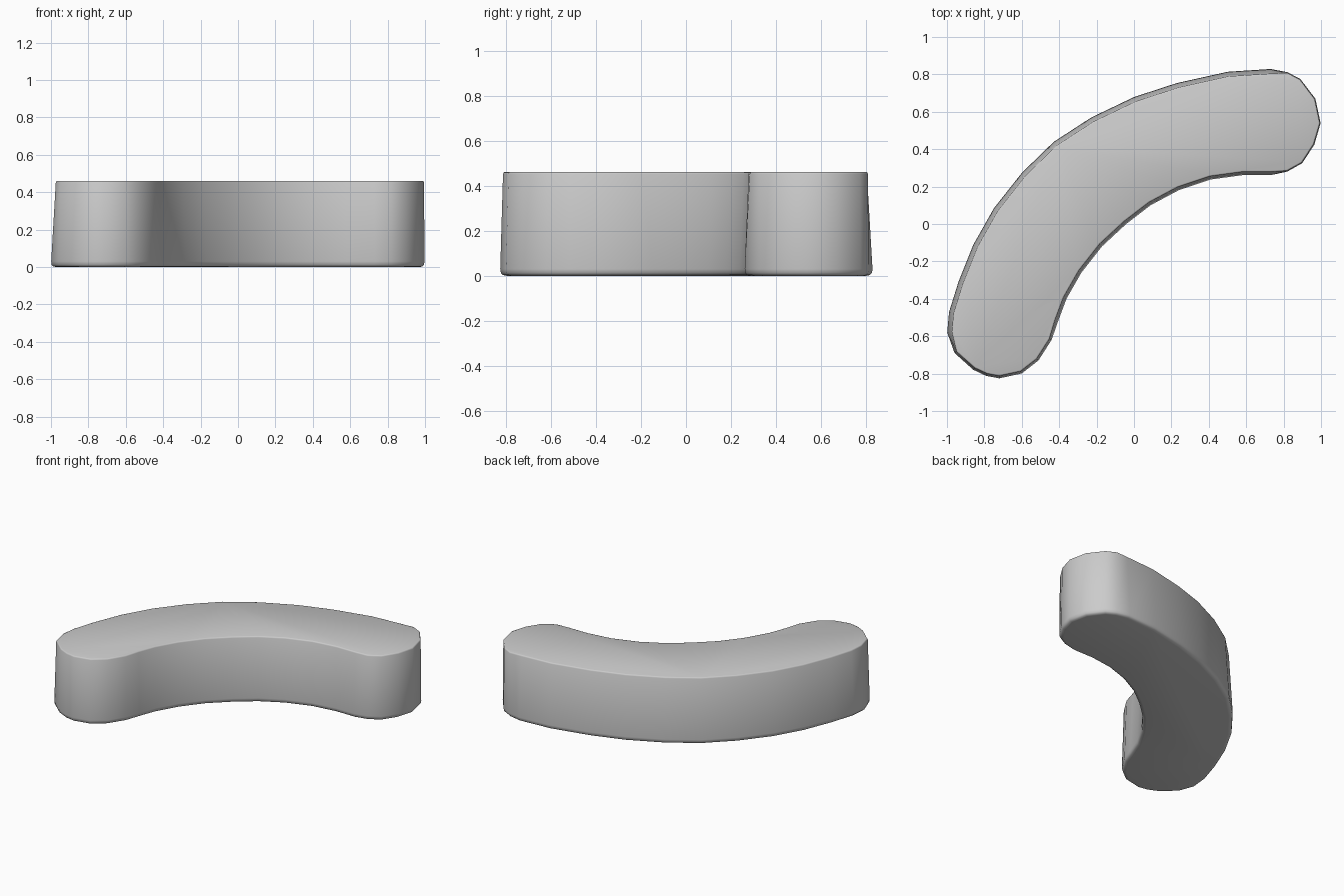
import bpy, bmesh
from mathutils import Vector

if "Cube" in bpy.data.objects:
    bpy.data.objects.remove(bpy.data.objects["Cube"])

# Footprint, counter-clockwise, in four stretches; each has its own inward lean at the top
outer = [(.73, .83), (.5, .815), (.23, .755), (0, .68), (-.23, .57), (-.43, .44), (-.6, .275),
         (-.75, .085), (-.86, -.11), (-.94, -.31), (-.99, -.47), (-1, -.58)]
left_end = [(-.96, -.69), (-.86, -.78), (-.79, -.813), (-.72, -.826), (-.6, -.80), (-.51, -.73), (-.44, -.62)]
inner = [(-.405, -.52), (-.36, -.40), (-.28, -.26), (-.17, -.12), (-.04, .0), (.09, .10),
         (.24, .18), (.41, .237), (.58, .26), (.73, .26)]
right_end = [(.82, .28), (.90, .325), (.965, .425), (.998, .54), (.97, .67), (.89, .775), (.82, .812)]

pts, lean = [], []
for stretch, amount in ((outer, .026), (left_end, .013), (inner, .018), (right_end, .004)):
    pts += [Vector(p) for p in stretch]
    lean += [amount] * len(stretch)
n = len(pts)


def inward(i):
    t = (pts[(i + 1) % n] - pts[i - 1]).normalized()
    return Vector((-t.y, t.x))


# Stacked rings: rounded bottom edge, leaning wall, crisp top edge
rings = [(0, .028, 0), (.003, .013, 0), (.012, .004, 0), (.03, 0, 0.05),
         (.452, 0, 1), (.459, .003, 1), (.461, .008, 1)]
bm = bmesh.new()
loops = []
for z, inset, k in rings:
    loop = []
    for i, p in enumerate(pts):
        q = p + inward(i) * (inset + k * lean[i])
        loop.append(bm.verts.new((q.x, q.y, z)))
    loops.append(loop)
for a, b in zip(loops, loops[1:]):
    for i in range(n):
        j = (i + 1) % n
        bm.faces.new((a[i], a[j], b[j], b[i]))
bm.faces.new(loops[0][::-1])
bm.faces.new(loops[-1])
bmesh.ops.recalc_face_normals(bm, faces=bm.faces[:])
for f in bm.faces:
    f.smooth = True

mesh = bpy.data.meshes.new("curved_bench")
bm.to_mesh(mesh)
bm.free()
bench = bpy.data.objects.new("curved_bench", mesh)
bpy.context.collection.objects.link(bench)
bpy.context.view_layer.objects.active = bench
bench.select_set(True)
bpy.ops.object.shade_smooth_by_angle(angle=0.9)
